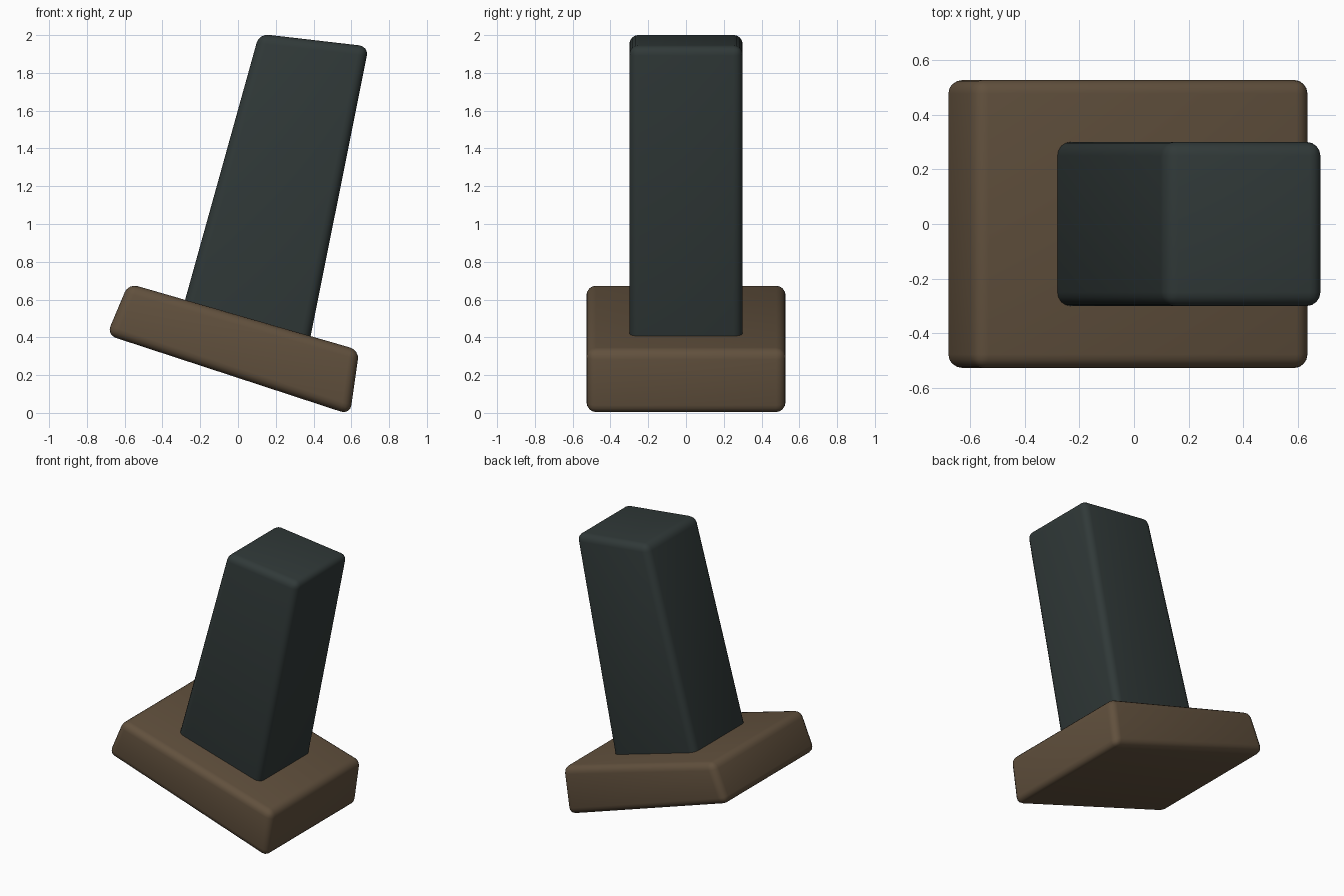
import bpy
import math

if "Cube" in bpy.data.objects:
    bpy.data.objects.remove(bpy.data.objects["Cube"])


def material(name, rgb):
    m = bpy.data.materials.new(name)
    m.diffuse_color = (*rgb, 1)
    m.use_nodes = True
    m.node_tree.nodes["Principled BSDF"].inputs["Base Color"].default_value = m.diffuse_color
    return m


def slab(name, profile, half_depth, bevel, mat):
    """Extrude a front (x, z) profile along y and round its edges."""
    n = len(profile)
    verts = [(x, y, z) for y in (-half_depth, half_depth) for x, z in profile]
    faces = [tuple(range(n)), tuple(range(2 * n - 1, n - 1, -1))]
    faces += [(i, i + n, (i + 1) % n + n, (i + 1) % n) for i in range(n)]
    me = bpy.data.meshes.new(name)
    me.from_pydata(verts, [], faces)
    me.materials.append(mat)
    ob = bpy.data.objects.new(name, me)
    bpy.context.collection.objects.link(ob)
    mod = ob.modifiers.new("rounded_edges", "BEVEL")
    mod.width = bevel
    mod.segments = 4
    mod.limit_method = 'ANGLE'
    mod.angle_limit = math.radians(30)
    bpy.context.view_layer.objects.active = ob
    ob.select_set(True)
    bpy.ops.object.modifier_apply(modifier=mod.name)
    bpy.ops.object.shade_smooth_by_angle(angle=math.radians(40))
    ob.select_set(False)
    return ob


brown = material("brown", (0.12, 0.081, 0.047))
dark_slate = material("dark_slate", (0.03, 0.041, 0.040))

# tilted base, profile listed counter-clockwise seen from the front
slab("base", [(-0.695, 0.413), (0.593, -0.009), (0.642, 0.332), (-0.58, 0.685)],
     0.527, 0.05, brown)

# leaning column, its foot sunk into the base
slab("column", [(-0.313, 0.48), (0.357, 0.27), (0.692, 1.94), (0.112, 2.007)],
     0.30, 0.05, dark_slate)
